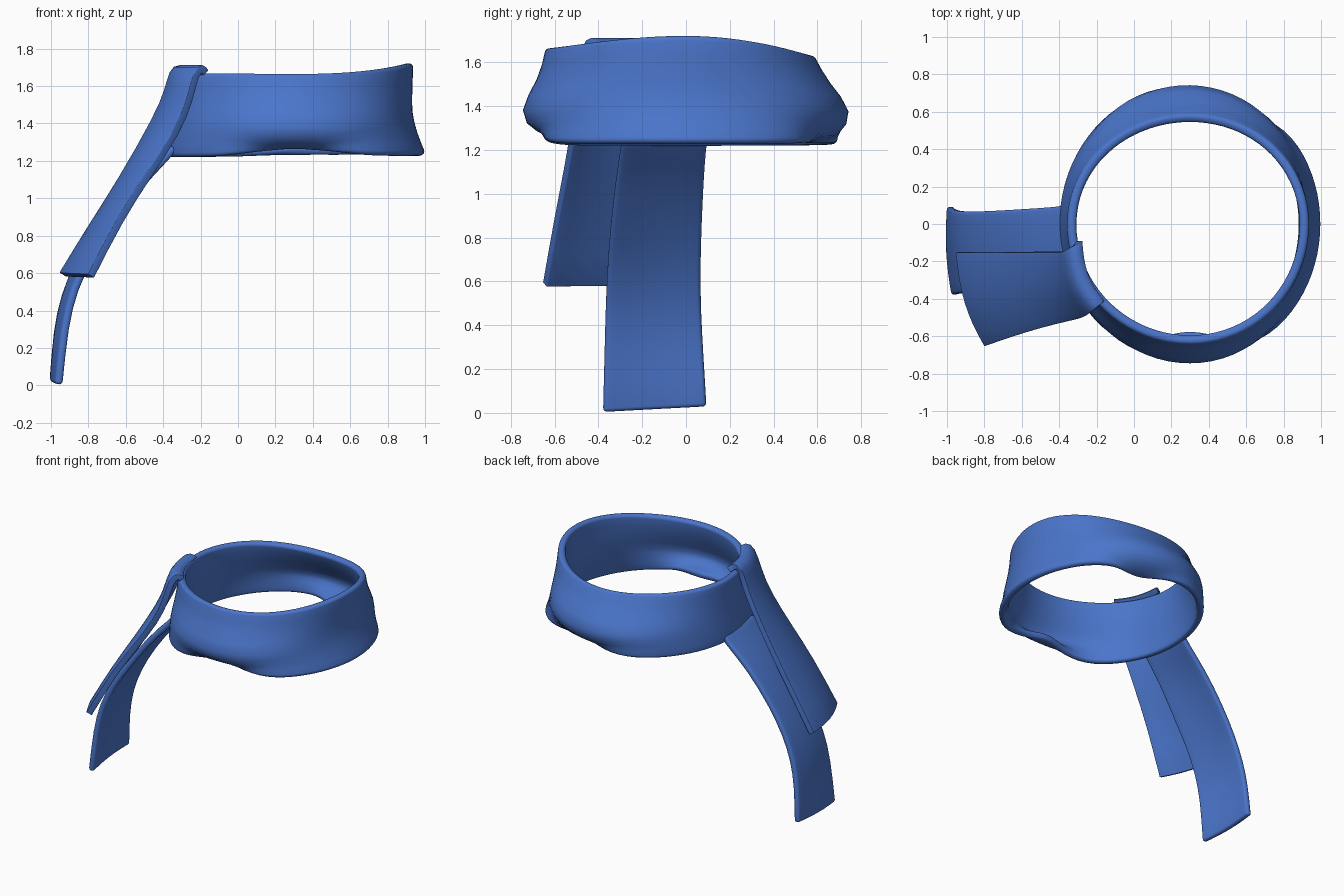
import bpy, math
from mathutils import Vector

if "Cube" in bpy.data.objects:
    bpy.data.objects.remove(bpy.data.objects["Cube"])

blue = bpy.data.materials.new("cloth blue")
blue.diffuse_color = (0.07, 0.18, 0.6, 1)
blue.use_nodes = True
blue.node_tree.nodes["Principled BSDF"].inputs["Base Color"].default_value = blue.diffuse_color


def cloth(name, rows, closed=False, thick=0.05):
    """Sheet from a grid of points, smoothed, thickened, with rounded rims."""
    n = len(rows[0])
    verts = [p for r in rows for p in r]
    faces = []
    for i in range(len(rows) - 1):
        for j in range(n if closed else n - 1):
            k = (j + 1) % n
            faces.append((i * n + j, (i + 1) * n + j, (i + 1) * n + k, i * n + k))
    me = bpy.data.meshes.new(name)
    me.from_pydata(verts, [], faces)
    me.materials.append(blue)
    ob = bpy.data.objects.new(name, me)
    bpy.context.collection.objects.link(ob)
    for p in me.polygons:
        p.use_smooth = True
    su = ob.modifiers.new("smooth", 'SUBSURF')
    su.levels = su.render_levels = 1
    su.boundary_smooth = 'PRESERVE_CORNERS'
    so = ob.modifiers.new("thickness", 'SOLIDIFY')
    so.thickness = thick
    so.offset = 0
    be = ob.modifiers.new("rim", 'BEVEL')
    be.width = thick * .42
    be.segments = 4
    be.limit_method = 'ANGLE'
    be.angle_limit = math.radians(55)
    return ob


# Neck band: (radius, z) profiles from top to bottom on four sides
right = [(.614, 1.722), (.610, 1.58), (.604, 1.46), (.635, 1.34), (.682, 1.23)]
left = [(.635, 1.66), (.64, 1.54), (.65, 1.43), (.668, 1.32), (.678, 1.22)]
front = [(.618, 1.663), (.650, 1.51), (.755, 1.37), (.67, 1.295), (.57, 1.29)]
back = [(.562, 1.625), (.632, 1.49), (.755, 1.365), (.66, 1.27), (.54, 1.255)]
power = [2, 2, 2.5, 10, 16]      # lower rows fold in only near front and back
flare = [0, 0, 0, .07, .045]     # hem widens toward front and back
SEG = 40
rows = []
for i in range(5):
    row = []
    for j in range(SEG):
        a = 2 * math.pi * j / SEG
        c, s = math.cos(a), math.sin(a)
        side = Vector(left[i]).lerp(Vector(right[i]), (1 + c) / 2)
        side.x += flare[i] * s * s
        fold = Vector(back[i] if s > 0 else front[i])
        w = math.sin(a + .22) if s > 0 and i > 2 else s
        r, z = side.lerp(fold, abs(w) ** power[i])
        row.append((.3 + r * c, r * s, z))
    rows.append(row)
cloth("neck_band", rows, closed=True)


def tail(name, edge_a, edge_b, bulge, thick=0.042, cols=5):
    """Strip between two edges, bowed outward in the middle."""
    rows = []
    for a, b in zip(edge_a, edge_b):
        row = []
        for j in range(cols):
            t = j / (cols - 1)
            row.append(Vector(a).lerp(Vector(b), t) + Vector(bulge) * 4 * t * (1 - t))
        rows.append(row)
    return cloth(name, rows, thick=thick)


# Short tail, hooked over the rim
tail("short_tail",
     [(-.29, -.09, 1.67), (-.315, -.11, 1.70), (-.35, -.14, 1.675), (-.37, -.15, 1.58),
      (-.425, -.15, 1.44), (-.63, -.15, 1.08), (-.78, -.15, .85), (-.937, -.15, .592)],
     [(-.17, -.42, 1.67), (-.185, -.435, 1.70), (-.225, -.465, 1.675), (-.255, -.49, 1.52),
      (-.325, -.505, 1.35), (-.48, -.545, 1.12), (-.625, -.59, .9), (-.785, -.645, .585)],
     (-.03, -.022, 0))

# Long tail, hanging from under the band
tail("long_tail",
     [(-.36, .10, 1.27), (-.42, .09, 1.20), (-.575, .08, 1.06), (-.745, .07, .84),
      (-.86, .065, .64), (-.93, .068, .46), (-.965, .078, .28), (-.98, .093, .03)],
     [(-.34, -.29, 1.27), (-.415, -.30, 1.185), (-.53, -.32, 1.065), (-.69, -.345, .835),
      (-.785, -.355, .70), (-.875, -.365, .52), (-.925, -.37, .32), (-.957, -.378, .005)],
     (-.018, 0, 0))
